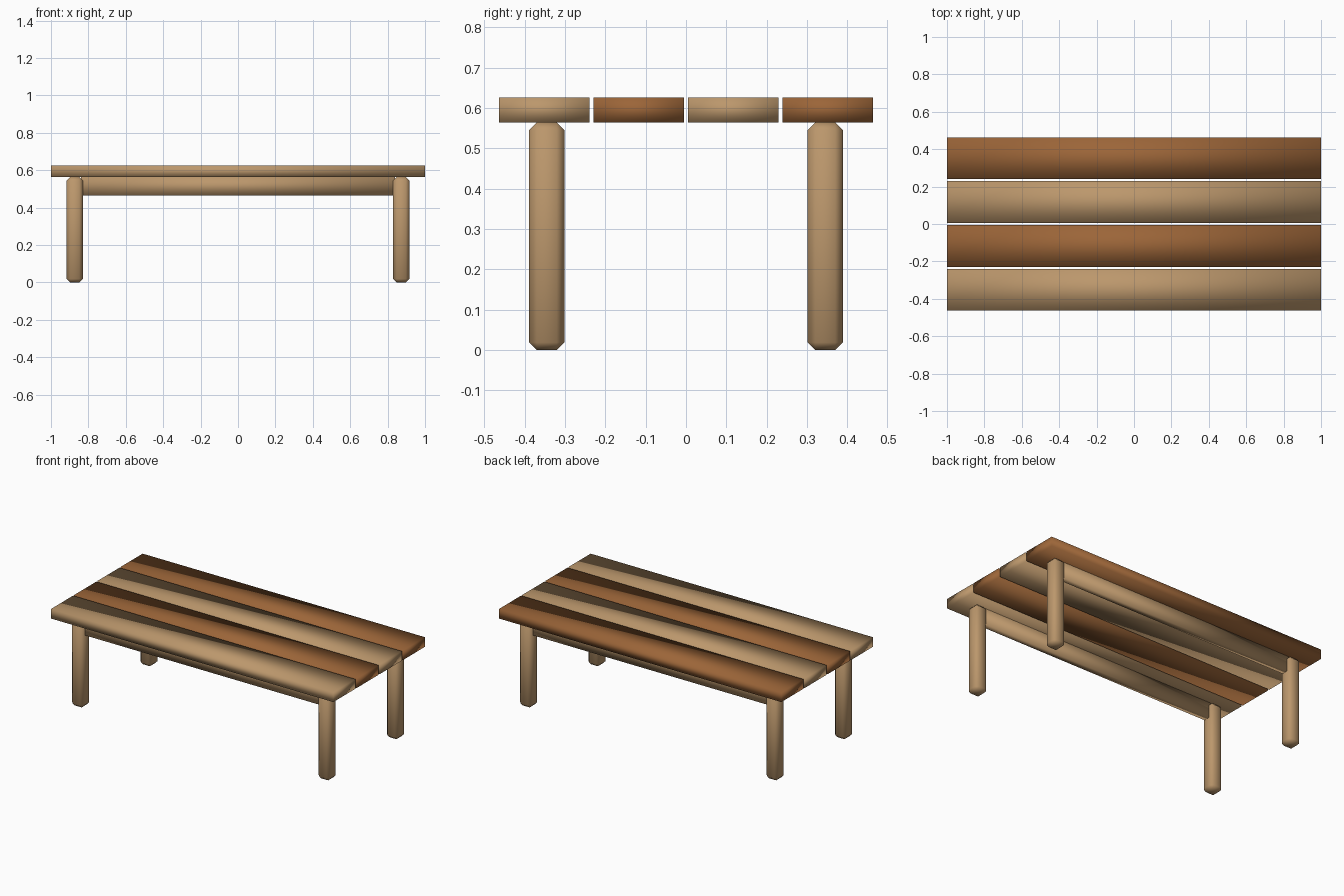
import bpy

if "Cube" in bpy.data.objects:
    bpy.data.objects.remove(bpy.data.objects["Cube"])


def material(name, rgb):
    m = bpy.data.materials.new(name)
    m.diffuse_color = (*rgb, 1)
    m.use_nodes = True
    m.node_tree.nodes["Principled BSDF"].inputs["Base Color"].default_value = m.diffuse_color
    return m


light = material("light_wood", (0.50, 0.31, 0.15))
dark = material("dark_wood", (0.33, 0.13, 0.04))


def box(name, size, loc, mat, bevel=0):
    bpy.ops.mesh.primitive_cube_add(size=1, location=loc)
    o = bpy.context.object
    o.name = name
    o.scale = size
    bpy.ops.object.transform_apply(location=False, rotation=False, scale=True)
    o.data.materials.append(mat)
    if bevel:
        mod = o.modifiers.new("chamfer", "BEVEL")
        mod.width = bevel
        mod.segments = 1
        mod.limit_method = 'NONE'
    bpy.ops.object.shade_smooth()
    return o


# table top: four planks in alternating tones
for i in range(4):
    y = (i - 1.5) * 0.2345
    box(f"top_plank_{i + 1}", (2, 0.224, 0.061), (0, y, 0.595), dark if i % 2 else light)

for side, sy in (("front", -1), ("back", 1)):
    # chamfered legs
    for end, sx in (("left", -1), ("right", 1)):
        box(f"{side}_{end}_leg", (0.087, 0.087, 0.564), (sx * 0.873, sy * 0.345, 0.282),
            light, 0.019)
    # long rail between the legs
    box(f"{side}_rail", (1.68, 0.04, 0.10), (0, sy * 0.345, 0.515), light)
